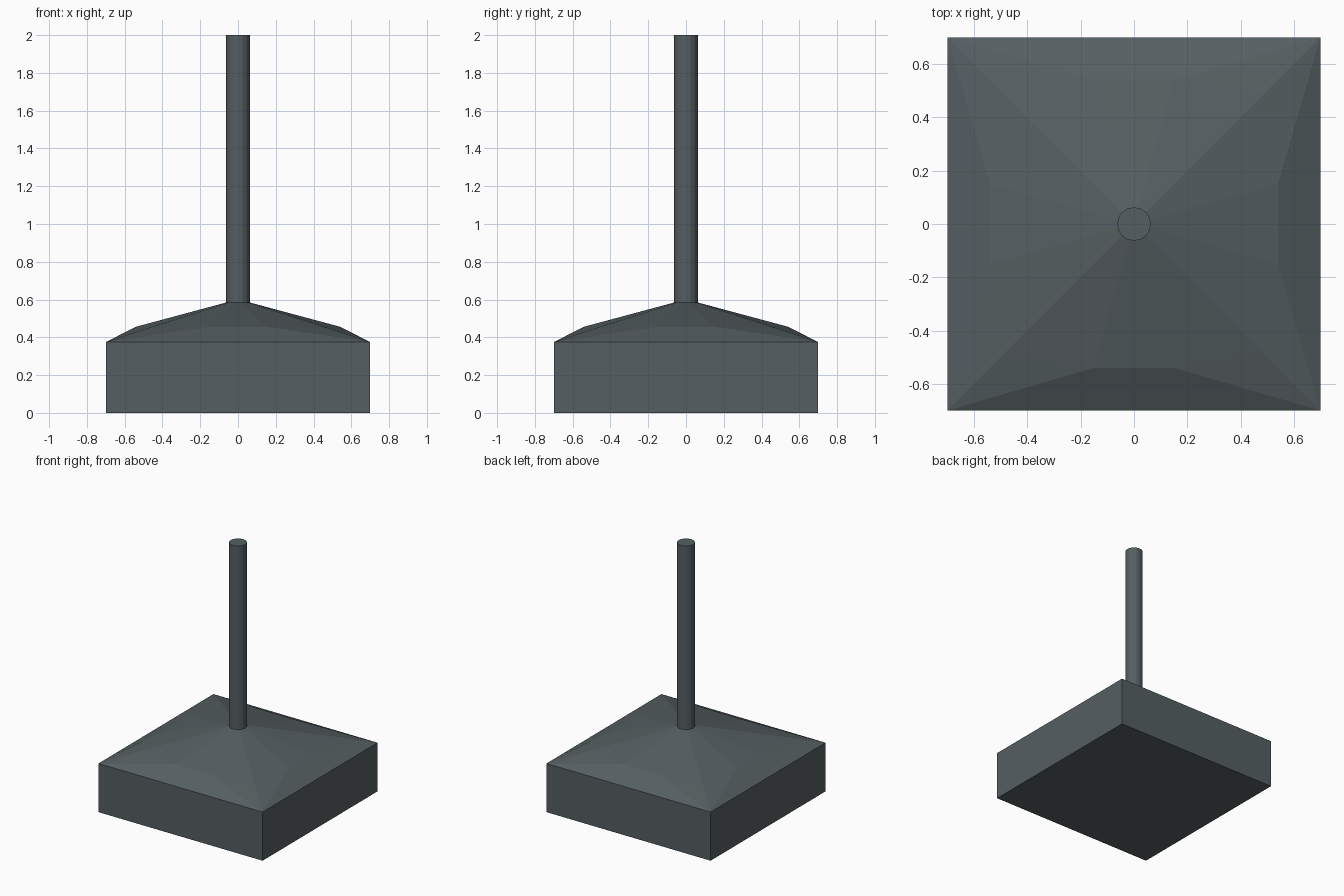
import bpy, bmesh
from math import cos, sin, atan2, hypot, pi

if "Cube" in bpy.data.objects:
    bpy.data.objects.remove(bpy.data.objects["Cube"], do_unlink=True)

HALF, WALL, APEX, POLE_R, TOP = 0.70, 0.375, 0.585, 0.063, 2.0

slate = bpy.data.materials.new("dark slate")
slate.use_nodes = True
colour = (0.092, 0.114, 0.122, 1)
slate.diffuse_color = colour
slate.node_tree.nodes["Principled BSDF"].inputs["Base Color"].default_value = colour


def finish(name, bm):
    bmesh.ops.recalc_face_normals(bm, faces=bm.faces)
    mesh = bpy.data.meshes.new(name)
    bm.to_mesh(mesh)
    bm.free()
    mesh.materials.append(slate)
    obj = bpy.data.objects.new(name, mesh)
    bpy.context.collection.objects.link(obj)
    return obj


def turned(points):
    """Repeat one side's points around the four sides."""
    ring = []
    for _ in range(4):
        ring += points
        points = [(-y, x, z) for x, y, z in points]
    return ring


# Square block with a shallow roof that rises to the pole
bm = bmesh.new()
floor = [bm.verts.new(p) for p in turned([(HALF, HALF, 0)])]
eave = [bm.verts.new(p) for p in turned([(HALF, HALF, WALL)])]
break_points = turned([(0.485, 0.485, 0.446), (0.15, 0.54, 0.456), (-0.15, 0.54, 0.456)])
ridge = [bm.verts.new(p) for p in break_points]
collar = [bm.verts.new((x / hypot(x, y) * POLE_R, y / hypot(x, y) * POLE_R, APEX))
          for x, y, z in break_points]
bm.faces.new(floor)
bm.faces.new(collar)
for i in range(4):
    j = (i + 1) % 4
    a, b, c, d = (ridge[(3 * i + k) % 12] for k in range(4))
    bm.faces.new((floor[i], floor[j], eave[j], eave[i]))
    bm.faces.new((eave[i], eave[j], c, b))
    bm.faces.new((eave[i], b, a))
    bm.faces.new((eave[j], d, c))
for i in range(12):
    j = (i + 1) % 12
    bm.faces.new((ridge[i], ridge[j], collar[j], collar[i]))
finish("base", bm)

# Round pole
bm = bmesh.new()
bmesh.ops.create_cone(bm, cap_ends=True, segments=16, radius1=POLE_R,
                      radius2=POLE_R, depth=TOP - APEX + 0.01)
bmesh.ops.translate(bm, verts=bm.verts, vec=(0, 0, (TOP + APEX - 0.01) / 2))
finish("pole", bm)
